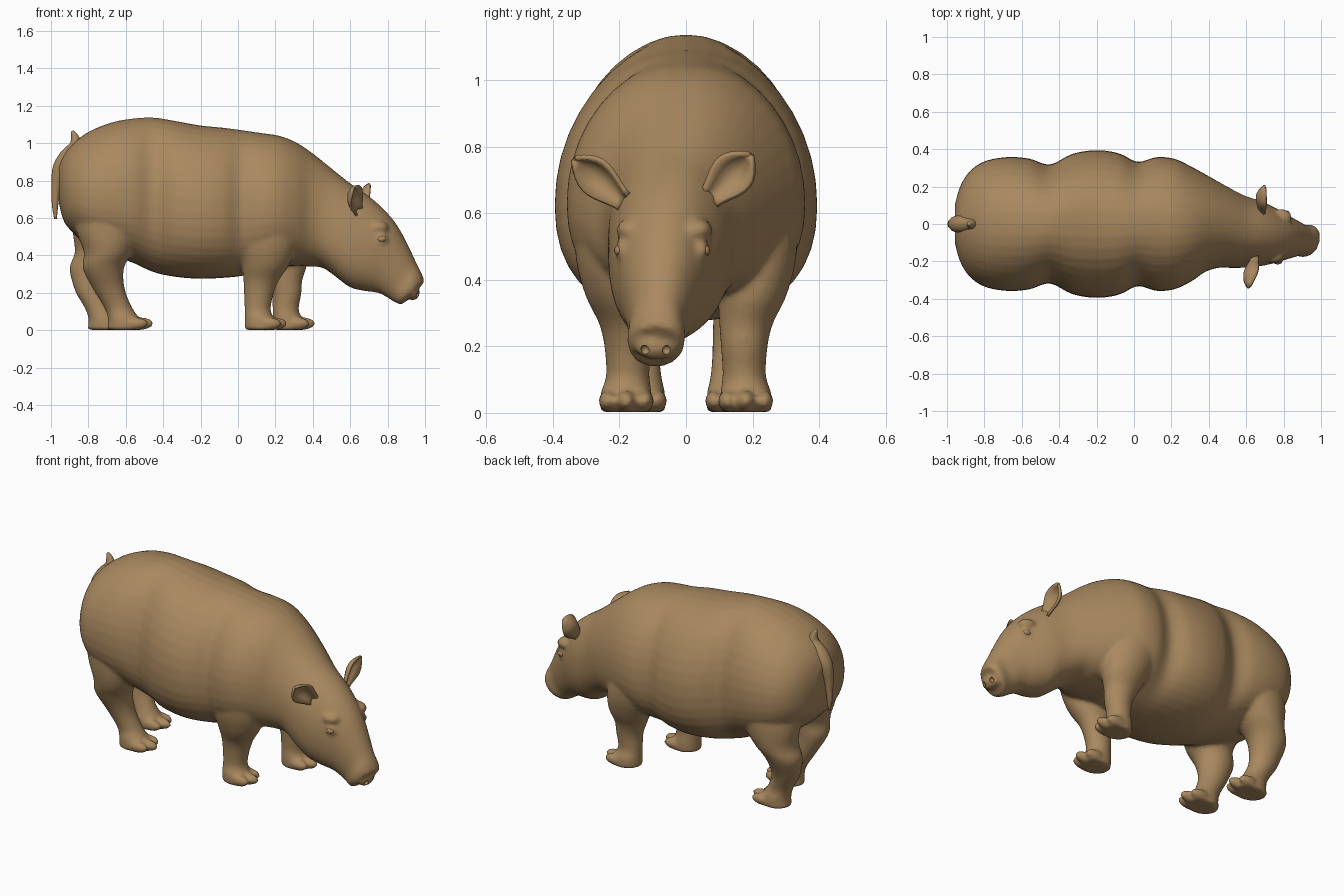
import bpy, bmesh, math
from mathutils import Vector, Matrix

if "Cube" in bpy.data.objects:
    bpy.data.objects.remove(bpy.data.objects["Cube"])

hide = bpy.data.materials.new("brown hide")
hide.diffuse_color = (0.40, 0.25, 0.115, 1)
hide.use_nodes = True
hide.node_tree.nodes["Principled BSDF"].inputs["Base Color"].default_value = hide.diffuse_color


def finish(bm, name):
    bmesh.ops.recalc_face_normals(bm, faces=bm.faces)
    for f in bm.faces:
        f.smooth = True
    me = bpy.data.meshes.new(name)
    bm.to_mesh(me)
    bm.free()
    me.materials.append(hide)
    ob = bpy.data.objects.new(name, me)
    bpy.context.collection.objects.link(ob)
    return ob


def smooth_rows(rows, steps=4):
    """Catmull-Rom interpolation of parameter rows."""
    out = []
    last = len(rows) - 1
    for i in range(last):
        a, b, c, d = rows[max(i - 1, 0)], rows[i], rows[i + 1], rows[min(i + 2, last)]
        for s in range(steps):
            t = s / steps
            out.append([q + .5 * t * (r - p + t * (2 * p - 5 * q + 4 * r - w + t * (3 * (q - r) + w - p)))
                        for p, q, r, w in zip(a, b, c, d)])
    return out + [list(rows[-1])]


def loft(bm, rings):
    """Skin a list of point rings and cap both ends."""
    vs = [[bm.verts.new(p) for p in r] for r in rings]
    n = len(vs[0])
    for a, b in zip(vs, vs[1:]):
        for i in range(n):
            j = (i + 1) % n
            bm.faces.new((a[i], a[j], b[j], b[i]))
    bm.faces.new(vs[0])
    bm.faces.new(vs[-1][::-1])


def oval(c, u, v, power=2.0, n=28, sag=0.0):
    """Ring around c with half axes u and v; sag lowers the widest line."""
    pts = []
    e = 2 / power
    for i in range(n):
        t = 2 * math.pi * i / n
        s, k = math.sin(t), math.cos(t)
        k, s = math.copysign(abs(k) ** e, k), math.copysign(abs(s) ** e, s)
        pts.append(c + u * (k - sag * (1 - k * k)) + v * s)
    return pts


def ball(bm, c, r):
    m = Matrix.Translation(c) @ Matrix.Diagonal((*r, 1))
    bmesh.ops.create_uvsphere(bm, u_segments=16, v_segments=10, radius=1, matrix=m)


body = bmesh.new()

# Torso: x, top, bottom, half width
torso = [(-.958, .88, .68, .10), (-.93, .94, .58, .20), (-.88, 1.0, .52, .28),
         (-.80, 1.06, .45, .335), (-.68, 1.11, .40, .358), (-.56, 1.132, .36, .35),
         (-.45, 1.137, .31, .318), (-.33, 1.118, .285, .375), (-.20, 1.095, .275, .395),
         (-.08, 1.083, .28, .378), (.02, 1.07, .29, .332), (.12, 1.055, .31, .358),
         (.22, 1.04, .335, .348), (.31, 1.005, .345, .305)]
# Neck and head: top x, top z, bottom x, bottom z, centre y, half width, turn
head = [(.40, .945, .38, .34, 0, .257, 2), (.50, .865, .45, .335, -.015, .22, 5),
        (.60, .785, .52, .29, -.04, .197, 8), (.70, .715, .60, .23, -.055, .18, 10),
        (.78, .645, .68, .21, -.068, .155, 10), (.85, .56, .75, .20, -.077, .125, 10),
        (.91, .45, .80, .175, -.083, .10, 10), (.95, .365, .83, .155, -.087, .085, 10),
        (.98, .305, .86, .14, -.09, .088, 10), (.995, .262, .88, .14, -.09, .078, 10)]
rings = []
for xt, zt, xb, zb, y, w, turn in smooth_rows([(x, t, x, b, 0, w, 0) for x, t, b, w in torso] + head):
    top, low = Vector((xt, y, zt)), Vector((xb, y, zb))
    a = math.radians(turn)
    side = Vector((math.sin(a), math.cos(a), 0)) * w
    sag = .15 * max(0, min(1, (.98 - xt) / .4))
    rings.append(oval((top + low) / 2, (top - low) / 2, side, 2.15, 40, sag))
loft(body, rings)
ball(body, (.934, -.09, .202), (.038, .068, .042))  # snout pad

# Legs: z, x, half depth, distance from the middle, half width
hind = [(.75, -.70, .19, .17, .15), (.55, -.69, .18, .18, .15), (.42, -.695, .13, .19, .125),
        (.33, -.72, .11, .18, .10), (.22, -.69, .085, .155, .075), (.12, -.64, .075, .14, .065),
        (.06, -.61, .085, .14, .077), (.002, -.60, .10, .14, .078)]
fore = [(.75, .17, .18, .20, .13), (.50, .16, .165, .21, .125), (.36, .15, .13, .20, .105),
        (.25, .12, .09, .178, .077), (.12, .105, .07, .175, .065), (.06, .115, .08, .18, .077),
        (.002, .125, .09, .18, .078)]


def leg(rows, sign, step):
    rings = []
    for z, x, rx, y, ry in smooth_rows(rows):
        x += step * max(0, min(1, (.6 - z) / .4))
        rings.append(oval(Vector((x, sign * y, z)), Vector((rx, 0, 0)), Vector((0, ry, 0))))
    loft(body, rings)
    for dy, dx in ((-.055, -.03), (0, 0), (.055, -.03)):  # toes
        ball(body, (x + rx + dx - .015, sign * y + dy, .036), (.065, .029, .032))


leg(hind, -1, 0)
leg(hind, 1, -.105)
leg(fore, -1, 0)
leg(fore, 1, .15)

# Brows and eyelids
for x, y in ((.745, -.165), (.785, .035)):
    ball(body, (x, y, .55), (.06, .045, .035))
for x, y in ((.76, -.192), (.80, .049)):
    ball(body, (x, y, .488), (.042, .02, .035))

# Fuse all body parts into one skin
body_ob = finish(body, "body")
m = body_ob.modifiers.new("fuse", 'REMESH')
m.mode = 'VOXEL'
m.voxel_size = .011
m.use_smooth_shade = True
m = body_ob.modifiers.new("soften", 'SMOOTH')
m.factor, m.iterations = .5, 5

# Nostrils
bm = bmesh.new()
for y in (-.123, -.06):
    ball(bm, (.957, y, .19), (.017, .013, .014))
cutter = finish(bm, "nostril_cutter")
cutter.hide_render = True
cutter.hide_viewport = True
cutter.display_type = 'WIRE'
m = body_ob.modifiers.new("nostrils", 'BOOLEAN')
m.operation, m.object = 'DIFFERENCE', cutter

# Eyeballs
for name, x, y in (("right_eye", .768, -.202), ("left_eye", .808, .059)):
    bm = bmesh.new()
    ball(bm, (x, y, .488), (.024, .014, .016))
    finish(bm, name)


# Ears: cupped leaves, widest past the middle
def ear(name, base, tip, facing):
    base, f = Vector(base), Vector(facing).normalized()
    d = Vector(tip) - base
    side = d.cross(f).normalized()
    f = side.cross(d).normalized()
    bm = bmesh.new()
    grid = []
    for i in range(11):
        u = i / 10
        w = .062 * math.sin(math.pi * (.17 + .79 * u ** 1.5))
        grid.append([bm.verts.new(base + d * u + side * w * v - f * .7 * w * (1 - v * v))
                     for v in (-1, -.6, -.2, .2, .6, 1)])
    for a, b in zip(grid, grid[1:]):
        for j in range(5):
            bm.faces.new((a[j], a[j + 1], b[j + 1], b[j]))
    ob = finish(bm, name)
    m = ob.modifiers.new("thickness", 'SOLIDIFY')
    m.thickness, m.offset = .014, 0


ear("right_ear", (.65, -.19, .635), (.622, -.338, .762), (.75, -.75, 0))
ear("left_ear", (.695, .07, .645), (.705, .195, .775), (.95, .1, 0))

# Tail: nub on the rump, then hanging down: x, z, radius
bm = bmesh.new()
path = smooth_rows([(-.887, 1.065, .008), (-.872, 1.03, .022), (-.87, .985, .034), (-.91, .92, .05),
                    (-.948, .86, .045), (-.969, .79, .029), (-.976, .72, .021), (-.978, .66, .016),
                    (-.976, .595, .007)], 3)
pts = [Vector((x, 0, z)) for x, z, r in path]
rings = []
for i, (x, z, r) in enumerate(path):
    t = (pts[min(i + 1, len(pts) - 1)] - pts[max(i - 1, 0)]).normalized()
    rings.append(oval(pts[i], t.cross(Vector((0, 1, 0))) * r, Vector((0, r, 0)), n=12))
loft(bm, rings)
finish(bm, "tail")
